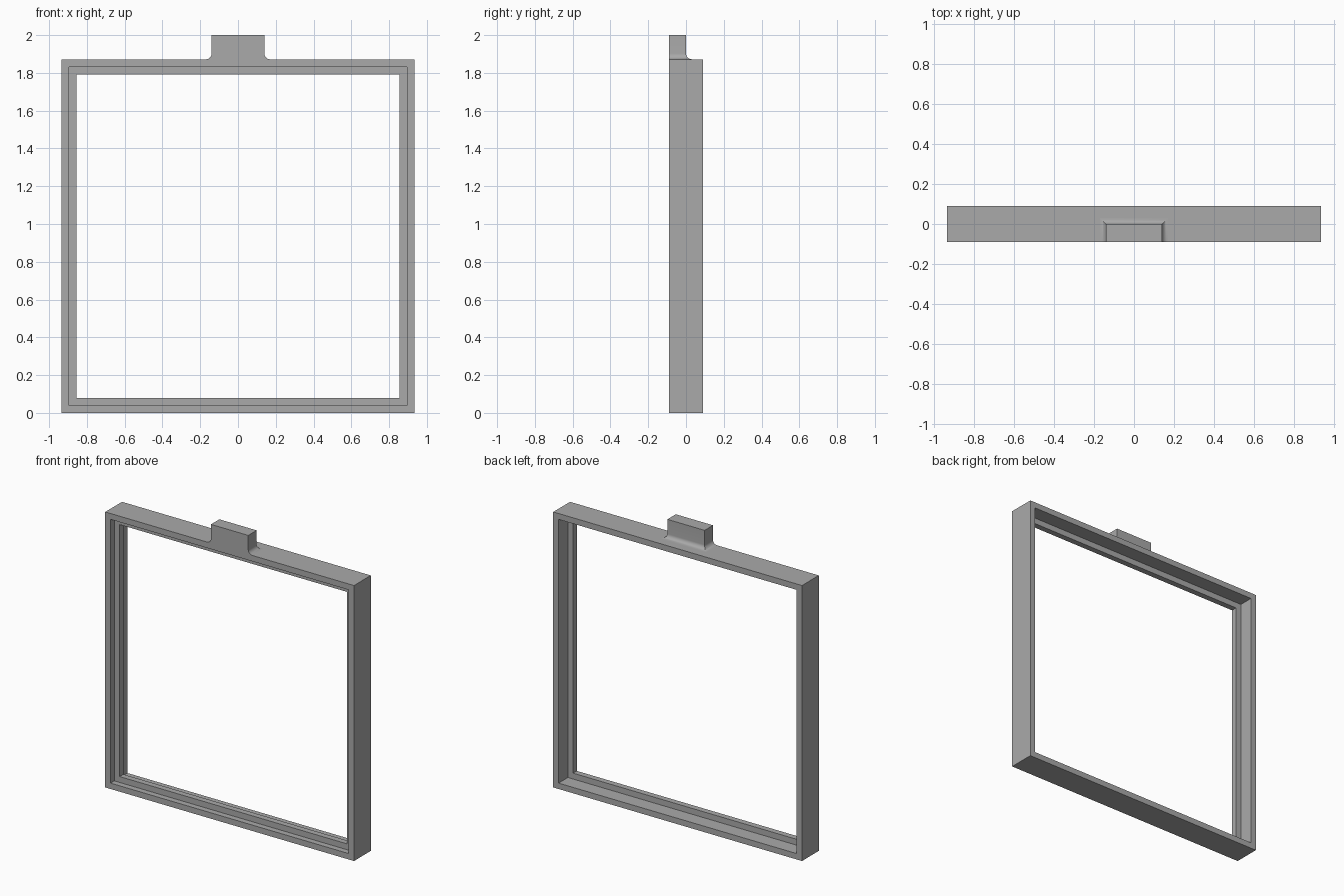
import bpy, bmesh, math

cube = bpy.data.objects.get("Cube")
if cube:
    bpy.data.objects.remove(cube, do_unlink=True)

HALF = 0.935        # half the frame width
HEIGHT = 1.872      # frame height without the tab
DEPTH = 0.09        # half the frame depth

grey = bpy.data.materials.new("plain grey")
grey.use_nodes = True
grey.diffuse_color = (0.4, 0.4, 0.4, 1)
grey.node_tree.nodes["Principled BSDF"].inputs["Base Color"].default_value = (0.4, 0.4, 0.4, 1)


def build_from_loops(name, loops, closed):
    """Skin a row of four-cornered loops; cap the ends unless it closes on itself."""
    bm = bmesh.new()
    rings = [[bm.verts.new(p) for p in loop] for loop in loops]
    pairs = list(zip(rings, rings[1:]))
    if closed:
        pairs.append((rings[-1], rings[0]))
    else:
        bm.faces.new(rings[0])
        bm.faces.new(rings[-1])
    for a, b in pairs:
        for i in range(4):
            j = (i + 1) % 4
            bm.faces.new((a[i], a[j], b[j], b[i]))
    bmesh.ops.recalc_face_normals(bm, faces=bm.faces)
    mesh = bpy.data.meshes.new(name)
    bm.to_mesh(mesh)
    bm.free()
    obj = bpy.data.objects.new(name, mesh)
    mesh.materials.append(grey)
    bpy.context.collection.objects.link(obj)
    return obj


def frame_loop(inset, y):
    x, low, high = HALF - inset, inset, HEIGHT - inset
    return [(-x, y, low), (x, y, low), (x, y, high), (-x, y, high)]


# Square frame: an outer rim with a retaining lip inside it
RIM, LIP = 0.04, 0.08
section = [(0, -DEPTH), (RIM, -DEPTH), (RIM, -0.05), (LIP, -0.05),
           (LIP, -0.01), (RIM, -0.01), (RIM, DEPTH), (0, DEPTH)]
build_from_loops("frame", [frame_loop(*p) for p in section], True)


def tab_loop(flare, z):
    x = 0.14 + flare
    return [(-x, -DEPTH, z), (x, -DEPTH, z), (x, flare, z), (-x, flare, z)]


# Top tab: a block flared by a concave fillet on three sides
RADIUS, STEPS = 0.03, 8
loops = []
for i in range(STEPS + 1):
    a = math.pi / 2 * i / STEPS
    loops.append(tab_loop(RADIUS * (1 - math.sin(a)), HEIGHT + RADIUS * (1 - math.cos(a))))
loops.append(tab_loop(0, 2.0))
tab = build_from_loops("top_tab", loops, False)

bpy.ops.object.select_all(action="DESELECT")
tab.select_set(True)
bpy.context.view_layer.objects.active = tab
bpy.ops.object.shade_smooth_by_angle(angle=math.radians(30))
